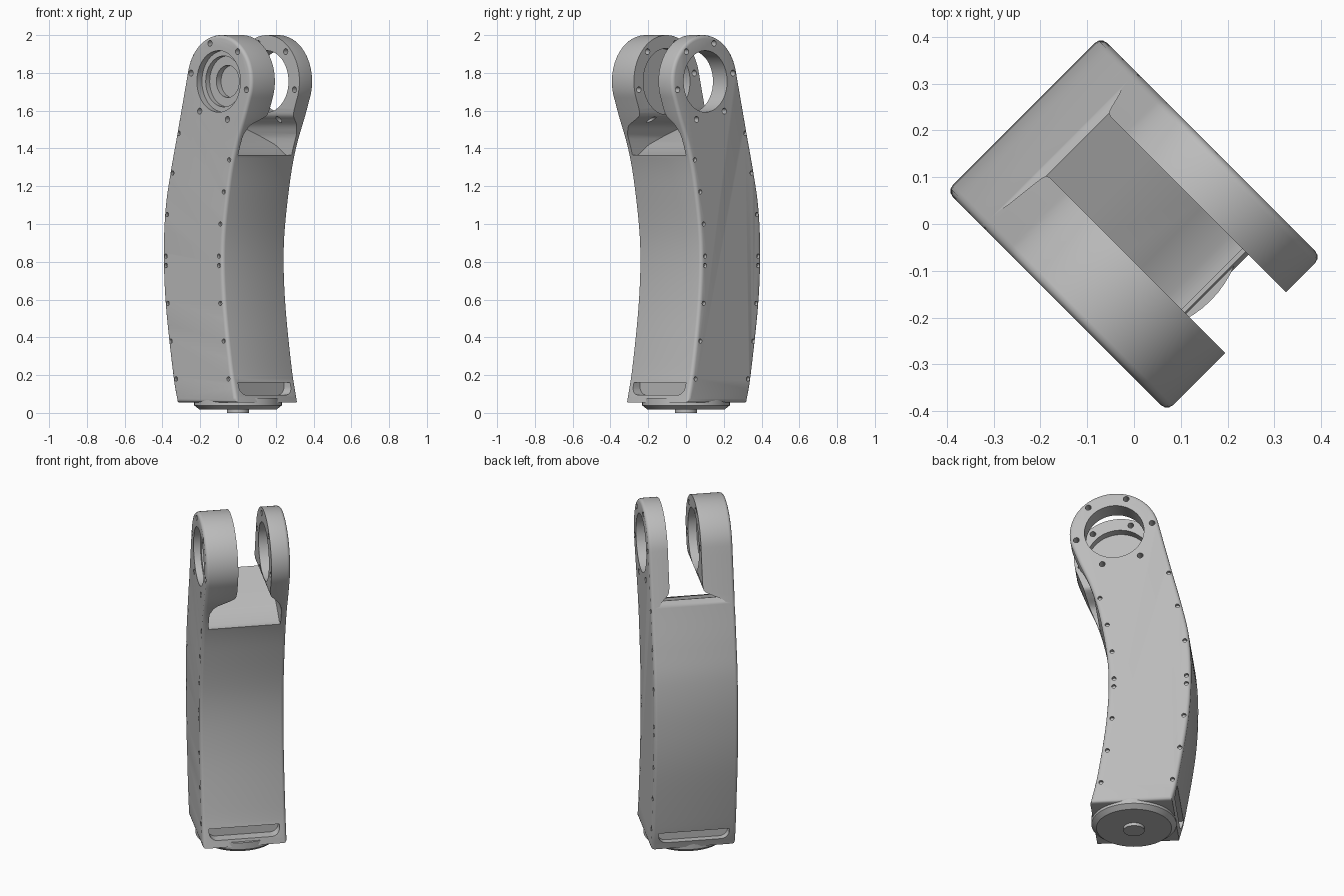
import bpy, bmesh, math
from mathutils import Matrix, Vector

if "Cube" in bpy.data.objects:
    bpy.data.objects.remove(bpy.data.objects["Cube"], do_unlink=True)

grey = bpy.data.materials.new("cast grey")
grey.use_nodes = True
COLOUR = (0.5, 0.5, 0.5, 1)
grey.diffuse_color = COLOUR
grey.node_tree.nodes["Principled BSDF"].inputs["Base Color"].default_value = COLOUR

HALF = 0.233                      # half width of the link
PIVOT, RING = Vector((0.088, 1.755)), 0.245
TURN = Matrix.Rotation(math.radians(-45), 4, "Z")


def make(name, bm):
    bmesh.ops.recalc_face_normals(bm, faces=bm.faces)
    mesh = bpy.data.meshes.new(name)
    bm.to_mesh(mesh)
    bm.free()
    mesh.materials.append(grey)
    obj = bpy.data.objects.new(name, mesh)
    bpy.context.collection.objects.link(obj)
    return obj


def prism(name, outline, axis, lo, hi, bevel=0.0):
    """Extrude a 2D outline along local x or y."""
    def place(a, z, d):
        return (d, a, z) if axis == "x" else (a, d, z)
    bm = bmesh.new()
    face = bm.faces.new([bm.verts.new(place(a, z, lo)) for a, z in outline])
    new = bmesh.ops.extrude_face_region(bm, geom=[face])["geom"]
    shift = Vector(place(hi - lo, 0, 0)) if axis == "y" else Vector((hi - lo, 0, 0))
    if axis == "y":
        shift = Vector((0, hi - lo, 0))
    bmesh.ops.translate(bm, vec=shift, verts=[v for v in new if isinstance(v, bmesh.types.BMVert)])
    if bevel:
        rim = [e for f in bm.faces if len(f.verts) > 4 for e in f.edges]
        bmesh.ops.bevel(bm, geom=list(set(rim)), offset=bevel, segments=3,
                        profile=0.5, affect="EDGES")
    return make(name, bm)


def add_drill(bm, a, z, radius, lo, hi, sides=16):
    """Cylinder across the link, from lo to hi in width."""
    mat = Matrix.Translation((a, (lo + hi) / 2, z)) @ Matrix.Rotation(math.pi / 2, 4, "X")
    bmesh.ops.create_cone(bm, cap_ends=True, segments=sides, radius1=radius,
                          radius2=radius, depth=hi - lo, matrix=mat)


def combine(target, cutter, operation="DIFFERENCE"):
    mod = target.modifiers.new("cut", "BOOLEAN")
    mod.operation, mod.object, mod.solver = operation, cutter, "EXACT"
    bpy.context.view_layer.objects.active = target
    bpy.ops.object.modifier_apply(modifier=mod.name)
    bpy.data.objects.remove(cutter, do_unlink=True)


def spline(points, steps=7):
    """Smooth curve through the given points."""
    p = [Vector(q) for q in points]
    p = [2 * p[0] - p[1]] + p + [2 * p[-1] - p[-2]]
    out = []
    for a, b, c, d in zip(p, p[1:], p[2:], p[3:]):
        for i in range(steps):
            t = i / steps
            out.append(0.5 * (2 * b + (c - a) * t + (2 * a - 5 * b + 4 * c - d) * t * t
                              + (3 * b - a - 3 * c + d) * t ** 3))
    return out + [p[-2]]


def arc(centre, radius, start, end, count):
    return [centre + radius * Vector((math.cos(t), math.sin(t))) for t in
            (math.radians(start + (end - start) * i / count) for i in range(count + 1))]


def edge_at(curve, z):
    return min(curve, key=lambda p: abs(p.y - z)).x


# Curved link body
ring = arc(PIVOT, RING, -17, 167, 40)
hollow = spline([(0.22, 0.055), (0.178, 0.25), (0.13, 0.6), (0.122, 0.9),
                 (0.163, 1.2), (0.212, 1.4), (0.28, 1.57), ring[0]])
back = spline([(-0.228, 0.055), (-0.262, 0.2), (-0.318, 0.57), (-0.333, 0.85),
               (-0.32, 1.08), (-0.283, 1.27), (-0.226, 1.5), ring[-1]])
body = prism("link_body", hollow[:-1] + ring + back[:-1][::-1], "y", -HALF, HALF, 0.018)

# Fork gap that flares into a wide pocket, with a sloping floor
left = [Vector((-0.2, 1.3)), Vector((-0.2, 1.45))] + spline(
    [(-0.198, 1.475), (-0.17, 1.52), (-0.11, 1.55), (-0.066, 1.575), (-0.057, 1.61)], 5)
right = [Vector((0.2, 1.3)), Vector((0.2, 1.45))] + spline(
    [(0.198, 1.475), (0.18, 1.52), (0.155, 1.55), (0.133, 1.575), (0.127, 1.61)], 5)
gap = prism("gap_cutter", left + [(-0.057, 2.2), (0.127, 2.2)] + right[::-1], "x", -0.6, 0.6)
floor = [(-0.5, 1.49), (-0.237, 1.49), (-0.205, 1.535), (0.078, 1.42), (0.16, 1.365),
         (0.5, 1.36), (0.5, 2.3), (-0.5, 2.3)]
combine(gap, prism("floor_cutter", floor, "y", -0.5, 0.5), "INTERSECT")
combine(body, gap)

# Pivot bores: open on one fork, stepped and blind on the other
for radius, lo, hi in ((0.163, 0.05, 0.4), (0.163, -0.4, -0.195),
                       (0.135, -0.3, -0.165), (0.085, -0.3, -0.13), (0.175, -0.105, 0.0)):
    bm = bmesh.new()
    add_drill(bm, PIVOT.x, PIVOT.y, radius, lo, hi, 48)
    combine(body, make("bore_cutter", bm))

# Bolt holes around the pivots and along both edges
bm = bmesh.new()
for i in range(6):
    t = math.radians(48 + 60 * i)
    add_drill(bm, PIVOT.x + 0.212 * math.cos(t), PIVOT.y + 0.212 * math.sin(t), 0.016, -0.4, 0.4)
common = [0.18, 0.38, 0.58, 0.78, 0.83]
for curve, inset, extra in ((hollow, -0.03, [1.0, 1.17, 1.34]), (back, 0.025, [1.05, 1.27, 1.48])):
    for z in common + extra:
        for side in (-1, 1):
            lo, hi = sorted((side * 0.215, side * 0.3))
            add_drill(bm, edge_at(curve, z) + inset, z, 0.012, lo, hi, 12)
combine(body, make("bolt_cutter", bm))

# Slots near the foot, front and back, with rounded lower corners
slot = ([(0.195, 0.16), (-0.195, 0.16)] + arc(Vector((-0.15, 0.14)), 0.045, 180, 270, 6)
        + arc(Vector((0.15, 0.14)), 0.045, 270, 360, 6))
for lo, hi in ((0.15, 0.4), (-0.4, -0.2)):
    combine(body, prism("slot_cutter", slot, "x", lo, hi))


# Round foot and hub
def disc(name, low, high, z0, z1, sides):
    bm = bmesh.new()
    bmesh.ops.create_cone(bm, cap_ends=True, segments=sides, radius1=low, radius2=high,
                          depth=z1 - z0, matrix=Matrix.Translation((0, 0, (z0 + z1) / 2)))
    return make(name, bm)


parts = [body, disc("foot_flange", 0.205, 0.232, 0.018, 0.04, 64),
         disc("foot_collar", 0.232, 0.232, 0.04, 0.08, 64),
         disc("foot_hub", 0.058, 0.058, 0.0, 0.03, 32)]

# Turn the link diagonally and shade it smooth
for obj in parts:
    obj.data.transform(TURN)
    bpy.ops.object.select_all(action="DESELECT")
    obj.select_set(True)
    bpy.context.view_layer.objects.active = obj
    bpy.ops.object.shade_smooth_by_angle(angle=math.radians(35))
